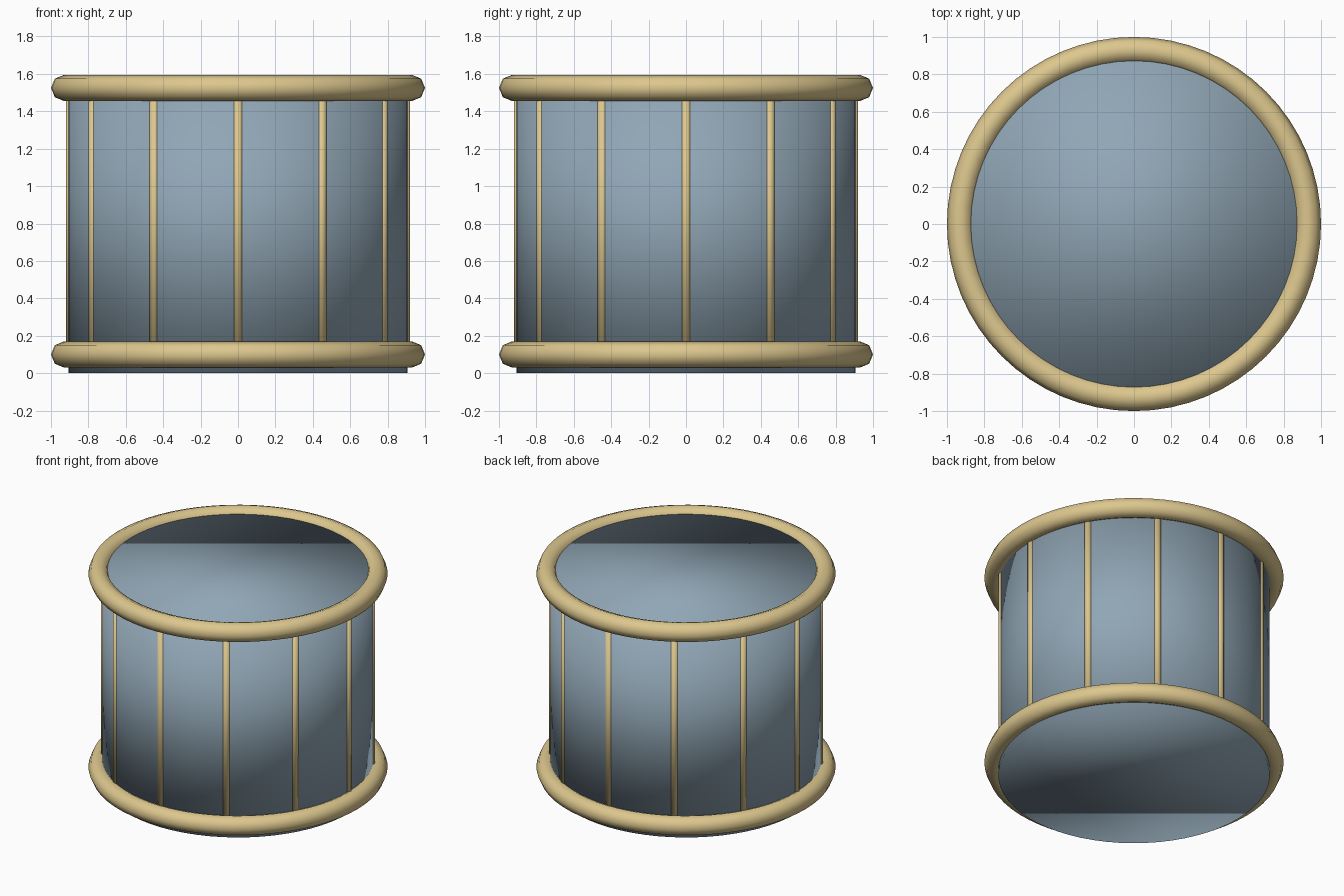
import bpy
from math import cos, sin, pi

cube = bpy.data.objects.get("Cube")
if cube:
    bpy.data.objects.remove(cube, do_unlink=True)


def material(name, color):
    mat = bpy.data.materials.new(name)
    mat.use_nodes = True
    mat.diffuse_color = color
    mat.node_tree.nodes["Principled BSDF"].inputs["Base Color"].default_value = color
    return mat


blue = material("slate blue", (0.28, 0.38, 0.46, 1))
gold = material("pale gold", (0.72, 0.57, 0.27, 1))


def finish(name, mat):
    obj = bpy.context.object
    obj.name = name
    obj.data.materials.append(mat)
    bpy.ops.object.shade_smooth()
    return obj


BODY_HEIGHT = 1.555
LOW_RING, HIGH_RING = 0.1, 1.525

# Shell with both drum heads, softly shaded across its rims
bpy.ops.mesh.primitive_cylinder_add(vertices=64, radius=0.907, depth=BODY_HEIGHT,
                                    location=(0, 0, BODY_HEIGHT / 2))
finish("drum_body", blue)

# Hoops
for name, z in (("lower_hoop", LOW_RING), ("upper_hoop", HIGH_RING)):
    bpy.ops.mesh.primitive_torus_add(major_radius=0.93, minor_radius=0.07,
                                     major_segments=64, minor_segments=8,
                                     location=(0, 0, z))
    finish(name, gold)

# Tension rods, half sunk into the shell
for i in range(12):
    a = i * pi / 6
    bpy.ops.mesh.primitive_cylinder_add(
        vertices=12, radius=0.025, depth=HIGH_RING - LOW_RING,
        location=(0.895 * cos(a), 0.895 * sin(a), (LOW_RING + HIGH_RING) / 2))
    finish(f"tension_rod_{i + 1}", gold)
